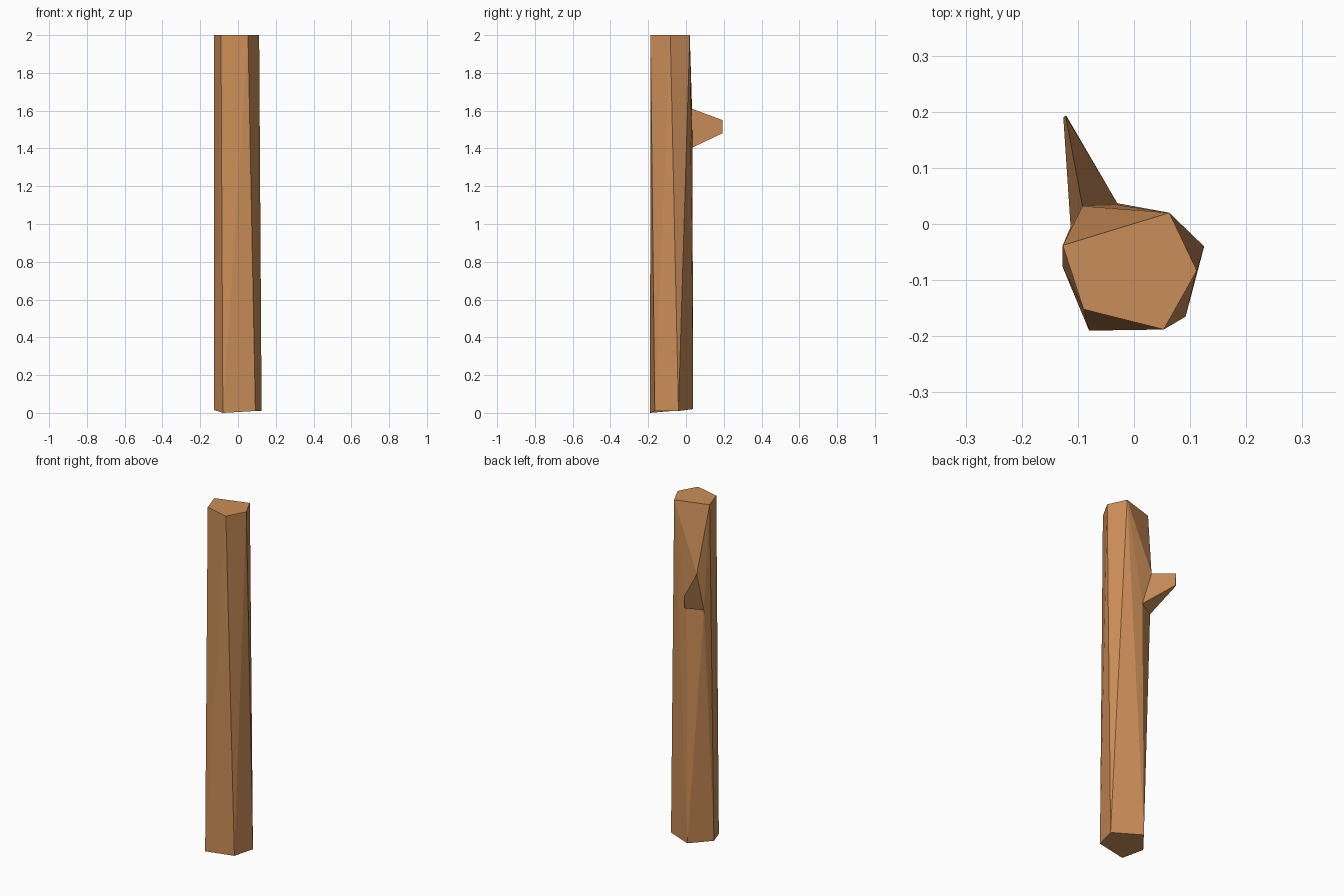
import bpy, bmesh

if "Cube" in bpy.data.objects:
    bpy.data.objects.remove(bpy.data.objects["Cube"])

bm = bmesh.new()


def ring(points):
    return [bm.verts.new(p) for p in points]


# Trunk ends: uneven five-sided rings, listed from back left round the front
top = ring([(-.127, -.038, 2), (-.09, -.152, 2), (.053, -.188, 2),
            (.112, -.083, 2), (.063, .02, 2)])
base = ring([(-.127, -.077, .015), (-.08, -.19, 0), (.092, -.165, .01),
             (.125, -.04, .01), (-.035, .038, .02)])
bm.faces.new(top)
bm.faces.new(base)

# Trunk sides: two triangles per side, True where the fold starts at the left top corner
for i, from_top_left in enumerate([False, False, False, False]):
    a, b, c, d = top[i], base[i], base[i + 1], top[i + 1]
    if i in (0, 1):
        tris = ((a, b, d), (b, c, d))      # fold from lower left to upper right
    elif i == 2:
        tris = ((a, b, d), (b, c, d))
    else:
        tris = ((a, b, c), (a, c, d)) if from_top_left else ((a, b, d), (b, c, d))
    for t in tris:
        bm.faces.new(t)

# Branch stub: triangular root on the back tapering to a small triangular tip
root = ring([(-.092, .032, 1.61), (-.113, -.005, 1.39), (-.028, .034, 1.405)])
tip = ring([(-.122, .193, 1.55), (-.126, .19, 1.48), (-.12, .192, 1.48)])
bm.faces.new(tip)
for i in range(3):
    j = (i + 1) % 3
    bm.faces.new((root[i], root[j], tip[j], tip[i]))

# Back of the trunk, fanned around the branch root
up, left, right = root
for t in ((top[0], up, top[4]), (top[4], up, right), (top[4], right, base[4]),
          (right, left, base[4]), (left, base[0], base[4]),
          (left, top[0], base[0]), (up, top[0], left)):
    bm.faces.new(t)

bmesh.ops.recalc_face_normals(bm, faces=bm.faces)
mesh = bpy.data.meshes.new("log_with_branch")
bm.to_mesh(mesh)
bm.free()
log = bpy.data.objects.new("log_with_branch", mesh)
bpy.context.collection.objects.link(log)

# Bark colour
bark = bpy.data.materials.new("bark")
bark.diffuse_color = (.6, .27, .1, 1)
bark.use_nodes = True
bark.node_tree.nodes["Principled BSDF"].inputs["Base Color"].default_value = bark.diffuse_color
mesh.materials.append(bark)
